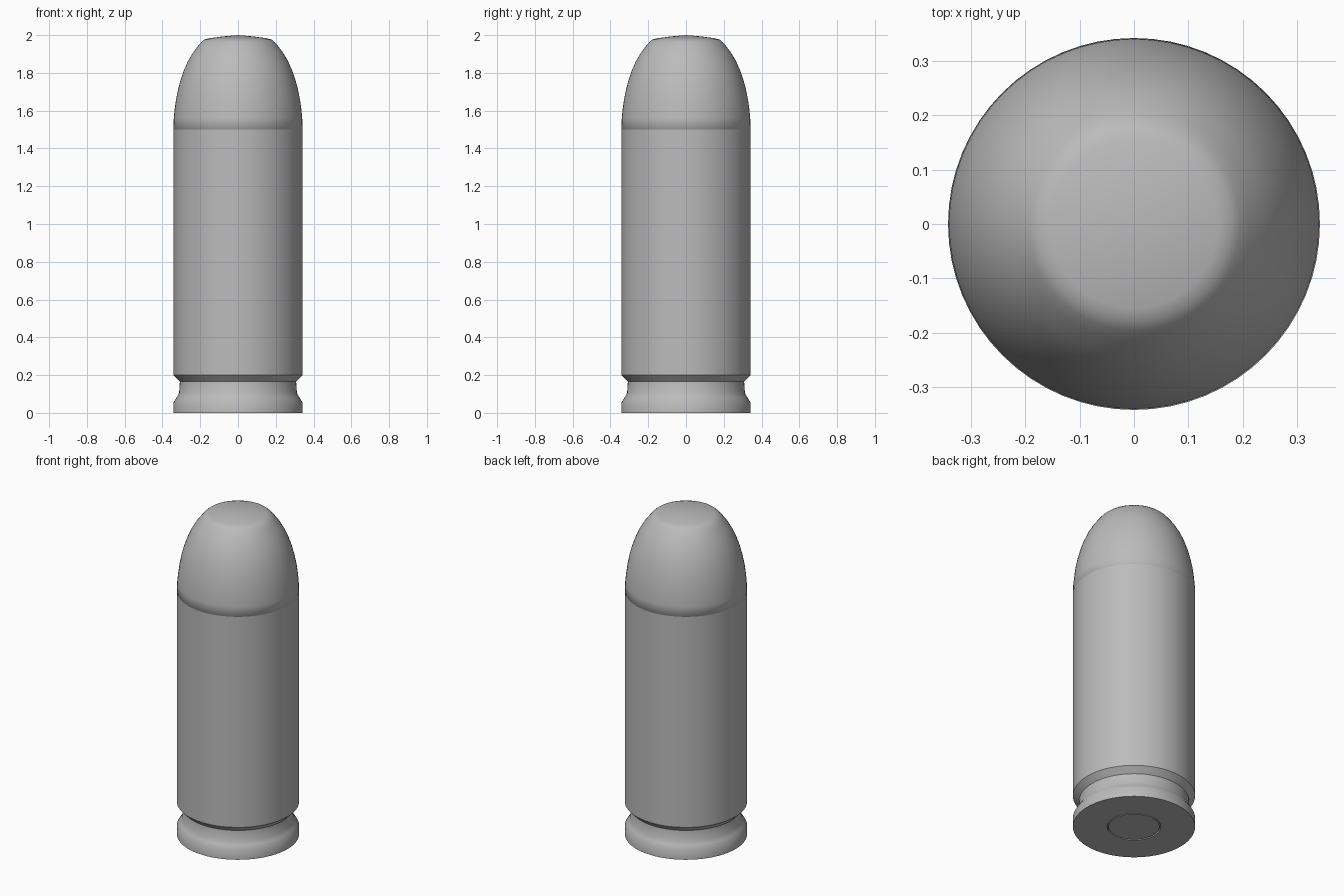
import bpy, bmesh, math

cube = bpy.data.objects.get("Cube")
if cube:
    bpy.data.objects.remove(cube, do_unlink=True)

SIDES = 64
R = 0.342

grey = bpy.data.materials.new("plain grey")
grey.use_nodes = True
colour = (0.5, 0.5, 0.5, 1)
grey.diffuse_color = colour
grey.node_tree.nodes["Principled BSDF"].inputs["Base Color"].default_value = colour


def lathe(name, profile, angle):
    """Spin (radius, height) points around z; zero radius makes a pole."""
    bm = bmesh.new()
    verts = [bm.verts.new((r, 0, z)) for r, z in profile]
    edges = [bm.edges.new(pair) for pair in zip(verts, verts[1:])]
    bmesh.ops.spin(bm, geom=verts + edges, cent=(0, 0, 0), axis=(0, 0, 1),
                   angle=math.tau, steps=SIDES, use_duplicate=False)
    bmesh.ops.remove_doubles(bm, verts=bm.verts, dist=0.0001)
    bmesh.ops.recalc_face_normals(bm, faces=bm.faces)
    mesh = bpy.data.meshes.new(name)
    bm.to_mesh(mesh)
    bm.free()
    mesh.materials.append(grey)
    obj = bpy.data.objects.new(name, mesh)
    bpy.context.collection.objects.link(obj)
    bpy.ops.object.select_all(action="DESELECT")
    obj.select_set(True)
    bpy.context.view_layer.objects.active = obj
    bpy.ops.object.shade_smooth_by_angle(angle=math.radians(angle))
    return obj


# Case: base with primer pocket, rim, extractor groove, straight wall
lathe("case", [(0, 0.012), (0.15, 0.012), (0.15, 0), (R, 0), (R, 0.055),
               (0.325, 0.082), (0.312, 0.105), (0.308, 0.165),
               (R, 0.2), (R, 1.5), (0.33, 1.5)], 40)

# Primer: small disc seated in the base
lathe("primer", [(0, 0), (0.142, 0), (0.145, 0.003), (0.145, 0.012)], 30)

# Bullet: rounded nose with a blunt, slightly domed tip
lathe("bullet", [(0.33, 1.49), (R, 1.5), (0.34, 1.56), (0.335, 1.61),
                 (0.328, 1.66), (0.318, 1.71), (0.305, 1.76),
                 (0.288, 1.81), (0.266, 1.86), (0.24, 1.905),
                 (0.212, 1.942), (0.195, 1.962), (0.178, 1.976),
                 (0.155, 1.983), (0.08, 1.993), (0, 2)], 60)
